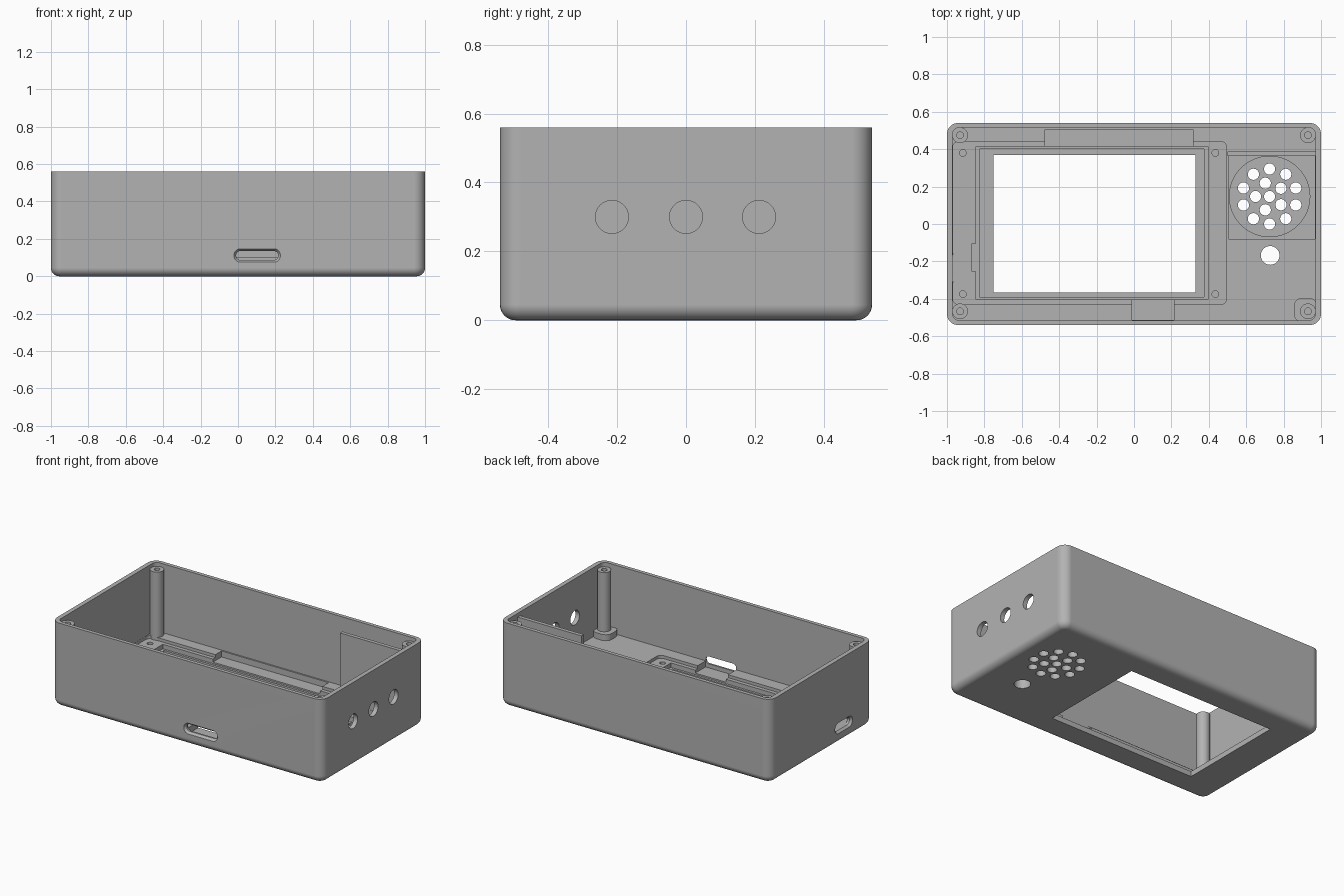
import bpy, bmesh
from math import pi, sin, cos, radians
from mathutils import Matrix, Vector

cube = bpy.data.objects.get("Cube")
if cube:
    bpy.data.objects.remove(cube, do_unlink=True)

grey = bpy.data.materials.new("plain grey plastic")
grey.use_nodes = True
COLOUR = (0.45, 0.45, 0.45, 1)
grey.diffuse_color = COLOUR
grey.node_tree.nodes["Principled BSDF"].inputs["Base Color"].default_value = COLOUR


def circle(x, y, r, n=32):
    return [(x + r * cos(2 * pi * i / n), y + r * sin(2 * pi * i / n)) for i in range(n)]


def rounded(x0, x1, y0, y1, r=0, n=8):
    """Rectangle outline with optional rounded corners."""
    if r == 0:
        return [(x0, y0), (x1, y0), (x1, y1), (x0, y1)]
    centres = [(x1 - r, y1 - r), (x0 + r, y1 - r), (x0 + r, y0 + r), (x1 - r, y0 + r)]
    pts = []
    for q, (cx, cy) in enumerate(centres):
        for i in range(n + 1):
            a = (q + i / n) * pi / 2
            pts.append((cx + r * cos(a), cy + r * sin(a)))
    return pts


def loft(name, rings, matrix=Matrix()):
    """Closed solid through (outline, height) rings."""
    bm = bmesh.new()
    loops = [[bm.verts.new(matrix @ Vector((x, y, z))) for x, y in pts] for pts, z in rings]
    for a, b in zip(loops, loops[1:]):
        for i in range(len(a)):
            j = (i + 1) % len(a)
            bm.faces.new((a[i], a[j], b[j], b[i]))
    bm.faces.new(loops[0])
    bm.faces.new(loops[-1])
    bmesh.ops.recalc_face_normals(bm, faces=bm.faces)
    mesh = bpy.data.meshes.new(name)
    bm.to_mesh(mesh)
    bm.free()
    obj = bpy.data.objects.new(name, mesh)
    bpy.context.collection.objects.link(obj)
    mesh.materials.append(grey)
    return obj


def activate(obj):
    bpy.ops.object.select_all(action='DESELECT')
    obj.select_set(True)
    bpy.context.view_layer.objects.active = obj


def cut(target, rings, matrix=Matrix()):
    cutter = loft("cutter", rings, matrix)
    cutter.hide_render = True
    mod = target.modifiers.new("cut", 'BOOLEAN')
    mod.operation = 'DIFFERENCE'
    mod.solver = 'EXACT'
    mod.object = cutter
    activate(target)
    bpy.ops.object.modifier_apply(modifier=mod.name)
    bpy.data.objects.remove(cutter, do_unlink=True)


def wall(turn):
    """Frame whose z points out of a wall; turn 0 is the front."""
    return Matrix.Rotation(radians(turn), 4, 'Z') @ Matrix.Rotation(radians(90), 4, 'X')


def finish(obj):
    activate(obj)
    bpy.ops.object.shade_smooth_by_angle(angle=radians(30))
    mod = obj.modifiers.new("even shading", 'WEIGHTED_NORMAL')
    mod.keep_sharp = True


HEIGHT, LEDGE, OPEN, UNDER = 0.56, 0.1, 0.8, -0.1
FILLET, CORNER = 0.045, 0.06

# Outer body with filleted underside
rings = []
for i in range(9):
    a = i / 8 * pi / 2
    d = FILLET * (1 - sin(a))
    rings.append((rounded(-1 + d, 1 - d, -0.54 + d, 0.54 - d, CORNER - d), FILLET * (1 - cos(a))))
rings.append((rounded(-1, 1, -0.54, 0.54, CORNER), HEIGHT))
case = loft("case_body", rings)

# Cavity, board pocket, display pocket and window, each deeper than the last
pockets = [
    (rounded(-0.97, 0.97, -0.515, 0.515, 0.035), LEDGE),
    (rounded(-0.969, 0.495, -0.43, 0.44, 0.03), 0.08),
    (rounded(-0.475, 0.315, 0.41, 0.505), 0.06),      # rear connector recess
    (rounded(-0.01, 0.215, -0.513, -0.40), 0.06),     # front connector recess
    (rounded(-0.845, 0.395, -0.405, 0.415), 0.05),
    (rounded(-0.865, -0.80, -0.255, -0.105), 0.05),   # display cable notch
    (rounded(-0.825, 0.375, -0.39, 0.40), 0.035),
    (rounded(-0.75, 0.33, -0.365, 0.37), UNDER),
    (rounded(0.505, 0.968, -0.08, 0.365), 0.08),      # speaker bay
    (circle(0.725, 0.147, 0.215, 64), 0.035),
    (circle(0.728, -0.168, 0.05), UNDER),             # button hole
]
# Board screw holes
pockets += [(circle(x, y, 0.018, 16), 0.04) for x in (-0.915, 0.435) for y in (-0.375, 0.38)]
# Speaker grille: centre hole and two rings
pockets.append((circle(0.725, 0.147, 0.03, 24), UNDER))
for count, radius, phase in ((5, 0.075, pi), (10, 0.147, pi / 2)):
    for k in range(count):
        a = phase + 2 * pi * k / count
        hole = circle(0.725 + radius * cos(a), 0.147 + radius * sin(a), 0.03, 24)
        pockets.append((hole, UNDER))
for outline, floor in pockets:
    cut(case, [(outline, floor), (outline, OPEN)])

# Three round holes in the right-hand wall
for y in (-0.215, 0, 0.212):
    hole = circle(y, 0.3, 0.048)
    cut(case, [(hole, 0.9), (hole, 1.1)], wall(90))


# Oblong connector slots, flared on the outside
def slot(x0, x1, z0, z1, depth, turn):
    inner = rounded(x0, x1, z0, z1, (z1 - z0) * 0.49)
    g = 0.012
    outer = rounded(x0 - g, x1 + g, z0 - g, z1 + g, (z1 - z0 + 2 * g) * 0.49)
    cut(case, [(inner, depth - 0.05), (inner, depth - 0.015),
               (outer, depth), (outer, depth + 0.05)], wall(turn))


slot(-0.01, 0.215, 0.087, 0.135, 0.54, 0)
slot(0.155, 0.315, 0.08, 0.128, 1, -90)
finish(case)

# Corner screw posts with blind holes
for side, x in (("right", -0.93), ("left", 0.93)):
    for end, y in (("front", -0.467), ("back", 0.475)):
        post = loft(f"{end}_{side}_screw_post",
                    [(circle(x, y, 0.042), 0.07), (circle(x, y, 0.042), 0.535)])
        bore = circle(x, y, 0.018)
        cut(post, [(bore, 0.3), (bore, OPEN)])
        finish(post)

# Thick foot under one post
foot = rounded(0.855, 0.98, -0.525, -0.395, 0.045)
finish(loft("post_foot", [(foot, 0.07), (foot, 0.14)]))

# Tall divider behind the speaker
divider = rounded(0.5, 0.98, 0.363, 0.388)
finish(loft("divider_wall", [(divider, 0.05), (divider, 0.535)]))
